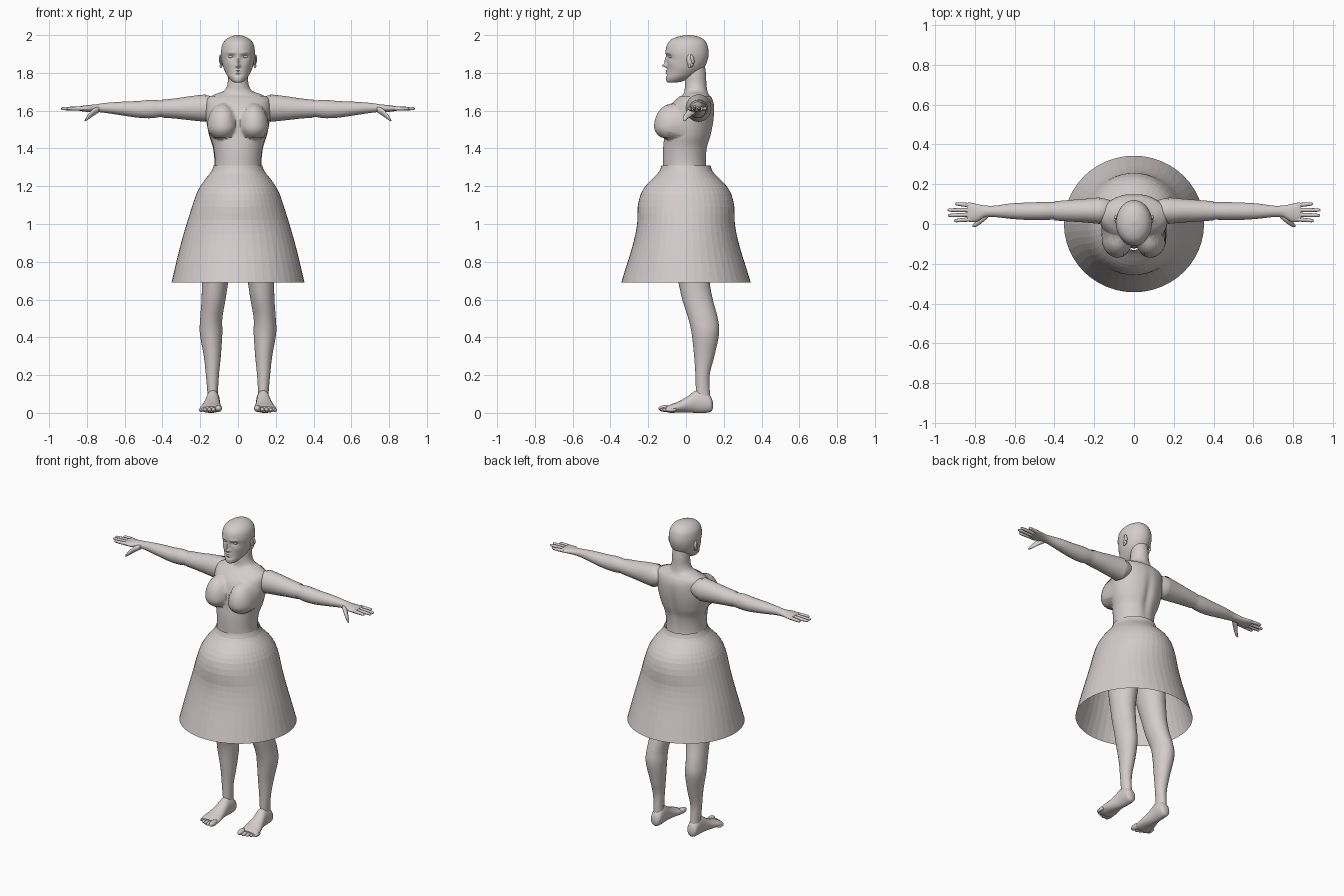
import bpy
import bmesh
from math import sin, cos, pi, exp, sqrt, radians
from mathutils import Matrix, Vector

cube = bpy.data.objects.get("Cube")
if cube:
    bpy.data.objects.remove(cube, do_unlink=True)

clay = bpy.data.materials.new("pale_clay")
clay.use_nodes = True
clay.diffuse_color = (0.66, 0.605, 0.605, 1)
shader = clay.node_tree.nodes["Principled BSDF"]
shader.inputs["Base Color"].default_value = clay.diffuse_color
shader.inputs["Roughness"].default_value = 0.6


def finish(name, bm, smooth=True, mirror=False):
    """Turn a bmesh into a named, shaded object."""
    bmesh.ops.recalc_face_normals(bm, faces=bm.faces)
    mesh = bpy.data.meshes.new(name)
    bm.to_mesh(mesh)
    bm.free()
    mesh.materials.append(clay)
    for poly in mesh.polygons:
        poly.use_smooth = smooth
    if smooth:
        mesh.set_sharp_from_angle(angle=radians(50))
    obj = bpy.data.objects.new(name, mesh)
    bpy.context.collection.objects.link(obj)
    if mirror:
        mod = obj.modifiers.new("mirror", 'MIRROR')
        mod.use_mirror_merge = False
    return obj


def spline(rows, steps):
    """Smoothly interpolate rows of section values."""
    out = []
    last = len(rows) - 1
    for i in range(last):
        p, q, r, s = (rows[max(0, min(last, k))] for k in range(i - 1, i + 3))
        for j in range(steps):
            t = j / steps
            out.append([0.5 * (2 * b + (c - a) * t
                               + (2 * a - 5 * b + 4 * c - d) * t * t
                               + (3 * b - a - 3 * c + d) * t ** 3)
                        for a, b, c, d in zip(p, q, r, s)])
    return out + [list(rows[-1])]


def loft(axis, rows, sides=24, steps=4, caps=True, bm=None, grow=0.0):
    """Elliptical sections (position, a_min, a_max, b_min, b_max) along an axis."""
    bm = bm or bmesh.new()
    rings = []
    for t, a0, a1, b0, b1 in spline(rows, steps):
        ring = []
        for i in range(sides):
            ang = 2 * pi * i / sides
            a = (a0 + a1) / 2 + ((a1 - a0) / 2 + grow) * cos(ang)
            b = (b0 + b1) / 2 + ((b1 - b0) / 2 + grow) * sin(ang)
            co = {'x': (t, a, b), 'y': (a, t, b), 'z': (a, b, t)}[axis]
            ring.append(bm.verts.new(co))
        rings.append(ring)
    for low, high in zip(rings, rings[1:]):
        for i in range(sides):
            k = (i + 1) % sides
            bm.faces.new((low[i], low[k], high[k], high[i]))
    if caps:
        bm.faces.new(rings[0])
        bm.faces.new(rings[-1])
    return bm


def symmetric(rows):
    return [(z, -w, w, front, back) for z, w, front, back in rows]


def ellipsoid(bm, centre, radii, tilt=0.0):
    matrix = (Matrix.Translation(centre) @ Matrix.Rotation(tilt, 4, 'X')
              @ Matrix.Diagonal((*radii, 1)))
    bmesh.ops.create_uvsphere(bm, u_segments=20, v_segments=12, radius=1, matrix=matrix)


# Torso with neck, bust and hidden pelvis: height, half width, front, back
torso_rows = symmetric([
    (0.93, .09, -.05, .08), (0.97, .15, -.09, .12), (1.1, .165, -.11, .14),
    (1.22, .14, -.12, .12), (1.31, .122, -.122, .106), (1.4, .129, -.121, .112),
    (1.47, .15, -.114, .132), (1.55, .165, -.108, .146), (1.62, .168, -.085, .148),
    (1.66, .162, -.05, .138), (1.685, .125, -.018, .122), (1.705, .075, -.008, .113),
    (1.74, .056, -.006, .108), (1.79, .053, -.004, .106), (1.84, .05, 0, .1)])


def shape_torso(bm):
    for v in bm.verts:
        x, y, z = v.co
        # bust
        if y < 0:
            u, w = (abs(x) - .082) / .078, (z - 1.515) / (.07 if z < 1.515 else .12)
            inside = 1 - u * u - w * w
            if inside > 0:
                v.co.y = min(y, -.068 - .098 * sqrt(inside))
        # hollow along the spine
        elif z < 1.7:
            v.co.y -= .012 * exp(-(x / .025) ** 2 - ((z - 1.47) / .13) ** 2)
    return bm


finish("torso", shape_torso(loft('z', torso_rows, 96, 7)))


# Fitted jacket: a thin shell over the torso, open down the front
def bare(c):
    if not 1.3 < c.z < 1.678:
        return True
    gap = .03 + .02 * exp(-((c.z - 1.56) / .05) ** 2)
    return c.y < -.005 and (c.z < 1.455 or abs(c.x) < gap)


jacket = shape_torso(loft('z', torso_rows, 96, 7, caps=False))
jacket.normal_update()
offsets = {v: v.normal.copy() for v in jacket.verts}
bmesh.ops.recalc_face_normals(jacket, faces=jacket.faces)
for vert in jacket.verts:
    outward = Vector((vert.co.x, vert.co.y - .01, 0))
    sign = 1 if offsets[vert].dot(outward) >= 0 else -1
    vert.co += offsets[vert] * sign * .003
bmesh.ops.delete(jacket, context='FACES',
                 geom=[f for f in jacket.faces if bare(f.calc_center_median())])
finish("jacket", jacket)

# Head: height, half width, front, back
head = loft('z', symmetric([
    (1.748, .012, -.092, -.06), (1.755, .03, -.103, -.02), (1.775, .05, -.106, .03),
    (1.8, .065, -.101, .07), (1.83, .078, -.1, .098), (1.87, .087, -.1, .115),
    (1.91, .09, -.108, .12), (1.95, .083, -.1, .112), (1.975, .066, -.08, .095),
    (1.99, .043, -.048, .07), (1.997, .022, -.015, .043), (2.0, .006, .008, .02)]), 112, 7)
# Face relief: x, z, x spread, z spread, depth
relief = [
    (0, 1.838, .011, .009, .024), (0, 1.862, .008, .02, .014),
    (.036, 1.886, .017, .011, -.011), (.036, 1.907, .02, .006, .005),
    (0, 1.812, .015, .004, .008), (0, 1.8, .014, .005, .008),
    (0, 1.787, .016, .004, -.004), (.05, 1.85, .02, .018, .004)]
for vert in head.verts:
    if vert.co.y < -.03:
        for x, z, sx, sz, depth in relief:
            vert.co.y -= depth * exp(-((abs(vert.co.x) - x) / sx) ** 2
                                     - ((vert.co.z - z) / sz) ** 2)
finish("head", head)

eyes = bmesh.new()
ellipsoid(eyes, (.036, -.079, 1.886), (.015, .011, .008))
finish("eyes", eyes, mirror=True)

# Ears with a raised outer rim
ears = bmesh.new()
ellipsoid(ears, (.088, .022, 1.863), (.007, .018, .034), .2)
ellipsoid(ears, (.092, .034, 1.872), (.009, .009, .026), .2)
ellipsoid(ears, (.09, .018, 1.838), (.007, .008, .012))
finish("ears", ears, mirror=True)

# Arms: distance out, then depth range and height range
upper = [(.17, .004, .13, 1.545, 1.682), (.25, .012, .122, 1.553, 1.673),
         (.33, .017, .116, 1.562, 1.661), (.4, .022, .11, 1.567, 1.654)]
lower = [(.46, .019, .11, 1.56, 1.657), (.53, .02, .108, 1.563, 1.651),
         (.62, .026, .103, 1.576, 1.647), (.7, .035, .092, 1.588, 1.641),
         (.75, .034, .093, 1.593, 1.634), (.79, .012, .1, 1.593, 1.63),
         (.82, .01, .107, 1.596, 1.626), (.84, .014, .106, 1.599, 1.622)]
finish("arms", loft('x', [(.12, .02, .12, 1.57, 1.665)] + upper + lower, 32, 5), mirror=True)
finish("sleeves", loft('x', upper, 32, 5, caps=False, grow=.004), mirror=True)

# Fingers: root depth, tip depth, tip distance
hands = bmesh.new()
for y0, y1, tip in [(.024, .016, .905), (.047, .043, .935),
                    (.07, .07, .937), (.094, .102, .9)]:
    rows = []
    for k, r in [(0, .011), (.5, .01), (.9, .008), (1, .003)]:
        y = y0 + (y1 - y0) * k
        rows.append((.82 + (tip - .82) * k, y - r, y + r, 1.611 - r, 1.611 + r))
    loft('x', rows, 12, 3, bm=hands)
# Thumbs
loft('x', [(.735, .03, .06, 1.592, 1.622), (.765, .005, .045, 1.573, 1.612),
           (.79, -.012, .016, 1.555, 1.585), (.805, -.016, .002, 1.545, 1.562),
           (.812, -.014, -.008, 1.544, 1.55)], 16, 4, bm=hands)
finish("fingers", hands, mirror=True)

# Legs: height, then width range and depth range
finish("legs", loft('z', [
    (.05, .1, .165, .05, .132), (.1, .106, .162, .052, .127), (.2, .101, .17, .05, .125),
    (.3, .091, .181, .043, .15), (.42, .083, .202, .03, .175), (.5, .083, .2, .012, .168),
    (.6, .066, .193, -.02, .142), (.69, .052, .191, -.04, .126), (.8, .03, .19, -.065, .125),
    (.9, .012, .184, -.085, .13), (1.02, .01, .16, -.08, .12)], 36, 5), mirror=True)

# Feet: depth, then width range and height range
feet = loft('y', [
    (.142, .12, .145, .025, .055), (.132, .102, .163, .006, .085), (.1, .096, .168, 0, .115),
    (.055, .098, .17, 0, .12), (.01, .095, .18, .002, .088), (-.04, .088, .195, .002, .06),
    (-.08, .085, .202, 0, .045), (-.105, .092, .196, .005, .034)], 28, 4)
for i in range(5):
    radius = .018 if i == 0 else .0125 - i * .0004
    ellipsoid(feet, (.103 + i * .022 + (.004 if i else 0), -.108 + i * i * .0018, radius + .005),
              (radius, .038 - i * .002, radius))
finish("feet", feet, mirror=True)

# Bell skirt, faceted and open below: height, side radius, front radius
bell = [(.69, .352, .343), (.78, .331, .315), (.87, .309, .287), (.95, .287, .267),
        (1.02, .266, .257), (1.09, .244, .256), (1.16, .22, .239),
        (1.21, .193, .207), (1.25, .163, .167), (1.28, .14, .14), (1.31, .128, .13)]
finish("skirt", loft('z', [(z, -a, a, -b, b) for z, a, b in bell], 48, 2, caps=False),
       smooth=False)
